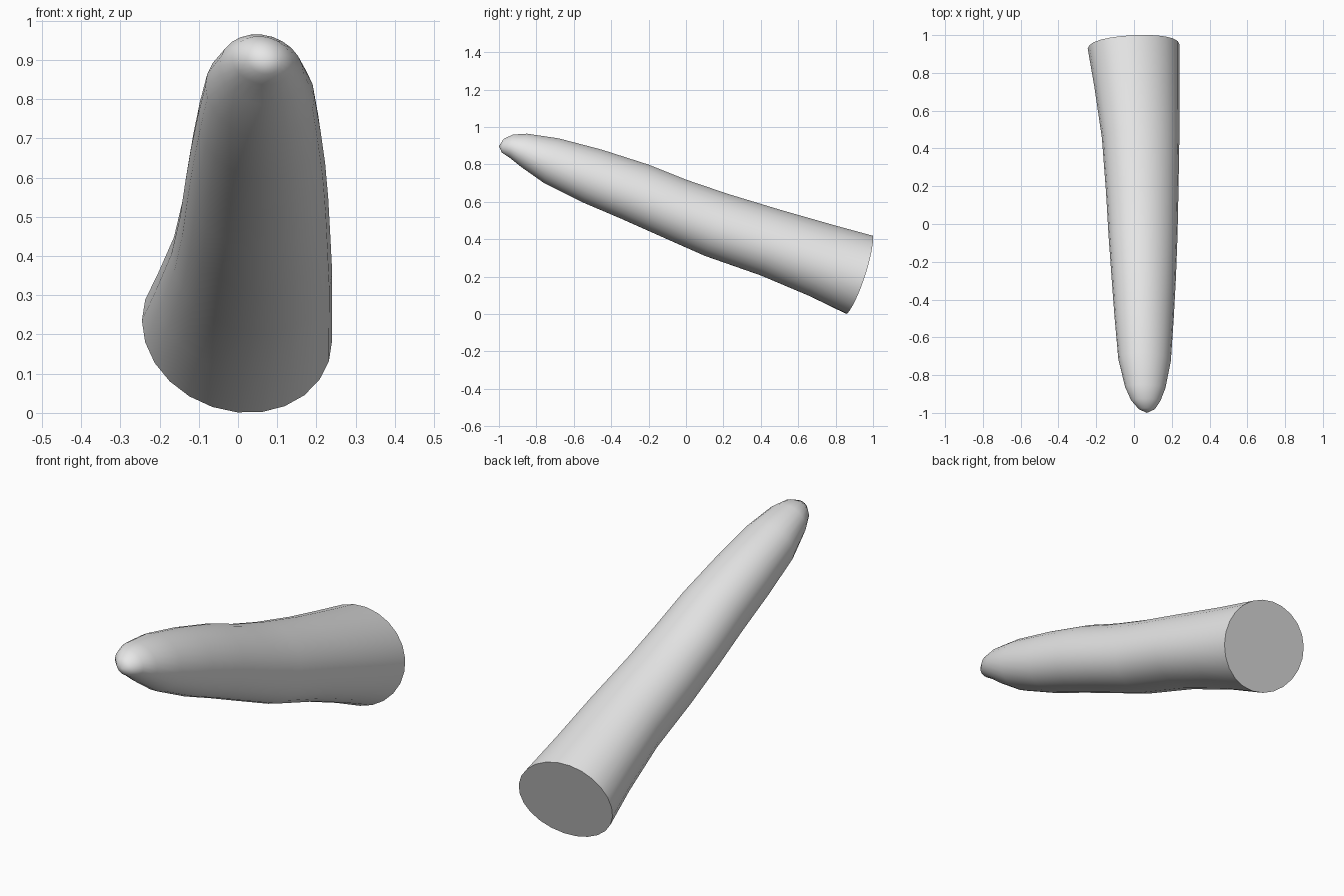
import bpy, bmesh, math

if "Cube" in bpy.data.objects:
    bpy.data.objects.remove(bpy.data.objects["Cube"])

SIDES = 24
SKEW = 0.12   # slight roll of the cross-section

# Stations from base to tip: top y, top z, bottom y, bottom z, left x, right x
STATIONS = [
    (1.0, .42, .855, 0, -.245, .24),
    (.78, .48, .66, .095, -.21, .24),
    (.5, .56, .4, .205, -.17, .24),
    (.22, .645, .1, .31, -.148, .235),
    (0, .72, -.13, .412, -.135, .23),
    (-.2, .80, -.35, .51, -.12, .222),
    (-.45, .88, -.55, .595, -.103, .21),
    (-.68, .94, -.76, .70, -.083, .195),
    (-.85, .965, -.88, .785, -.047, .167),
    (-.925, .96, -.945, .837, -.015, .14),
    (-.975, .937, -.985, .863, .025, .11),
]
TIP = (.068, -1.0, .898)


def add_ring(bm, station, bow):
    """Elliptical section in the slanted plane of a station."""
    ty, tz, by, bz, xl, xr = station
    norm = math.hypot(1, SKEW)
    ring = []
    for i in range(SIDES):
        a = 2 * math.pi * i / SIDES
        c = math.cos(a)
        s = (math.sin(a) - SKEW * c) / norm
        x = (xl + xr) / 2 + (xr - xl) / 2 * c
        y = (ty + by) / 2 + (ty - by) / 2 * s + bow * (.02 * c + .012 * c * c)
        z = (tz + bz) / 2 + (tz - bz) / 2 * s
        ring.append(bm.verts.new((x, y, z)))
    return ring


bm = bmesh.new()
# Tapered body; only the base edge is bowed
rings = [add_ring(bm, st, 1 if i == 0 else 0) for i, st in enumerate(STATIONS)]
for a, b in zip(rings, rings[1:]):
    for i in range(SIDES):
        j = (i + 1) % SIDES
        bm.faces.new((a[i], a[j], b[j], b[i]))

# Rounded tip
tip = bm.verts.new(TIP)
for i in range(SIDES):
    bm.faces.new((rings[-1][i], rings[-1][(i + 1) % SIDES], tip))

# Base cap
bm.faces.new(rings[0])
bmesh.ops.recalc_face_normals(bm, faces=bm.faces)

mesh = bpy.data.meshes.new("horn")
bm.to_mesh(mesh)
bm.free()
horn = bpy.data.objects.new("horn", mesh)
bpy.context.collection.objects.link(horn)

grey = bpy.data.materials.new("light grey")
grey.diffuse_color = (.8, .8, .8, 1)
grey.use_nodes = True
grey.node_tree.nodes["Principled BSDF"].inputs["Base Color"].default_value = grey.diffuse_color
mesh.materials.append(grey)

bpy.context.view_layer.objects.active = horn
horn.select_set(True)
bpy.ops.object.shade_smooth_by_angle(angle=math.radians(50))
